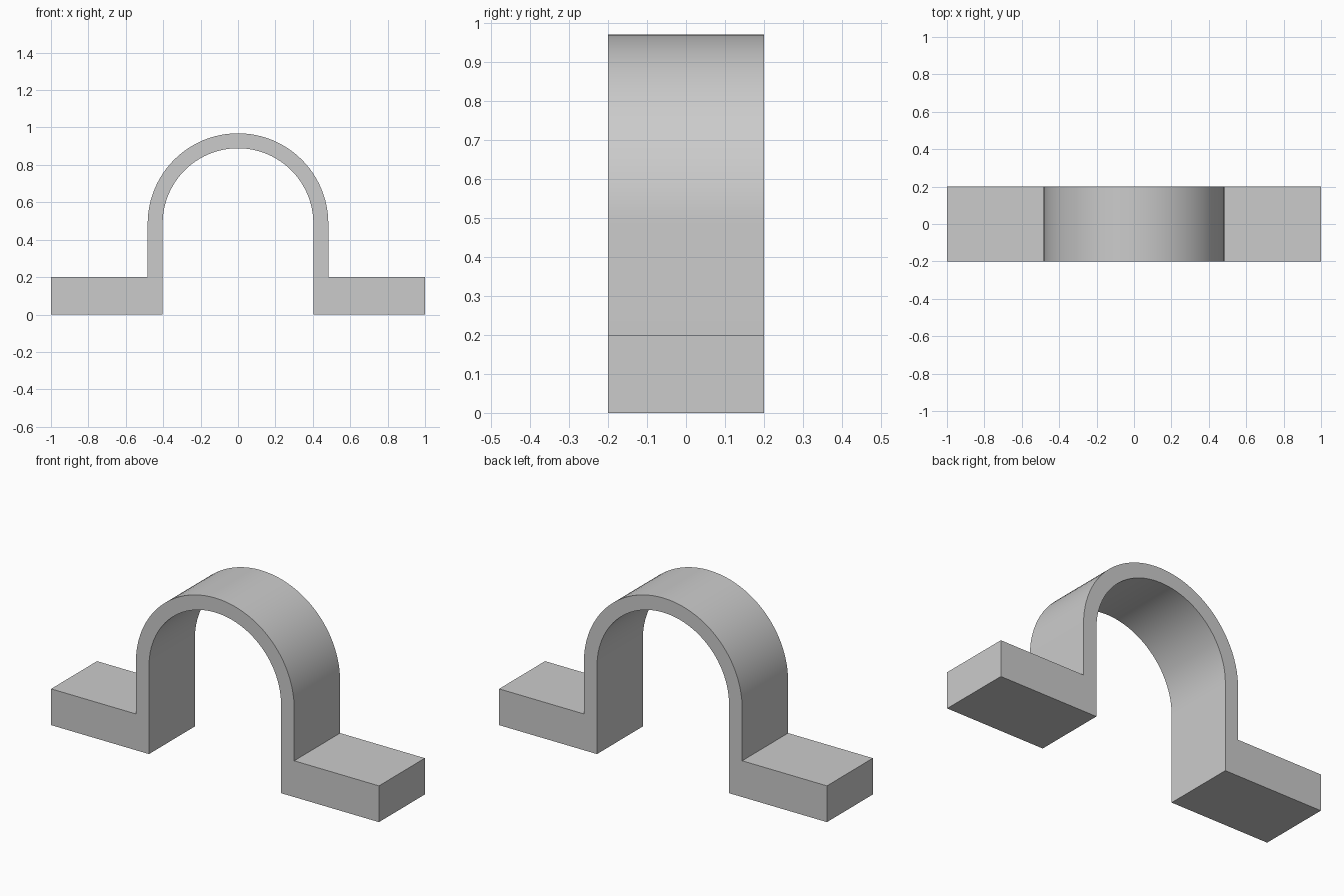
import bpy
import bmesh
import math

if "Cube" in bpy.data.objects:
    bpy.data.objects.remove(bpy.data.objects["Cube"])

HALF_LENGTH, HALF_WIDTH = 1.0, 0.2
FOOT_HEIGHT = 0.2
OUTER_R, INNER_R, ARC_Z = 0.483, 0.403, 0.486
SEGMENTS = 48


def arc(radius):
    """Half circle from right to left over the top."""
    return [(radius * math.cos(math.pi * i / SEGMENTS),
             ARC_Z + radius * math.sin(math.pi * i / SEGMENTS))
            for i in range(SEGMENTS + 1)]


# Strap outline: right foot, outer arch, left foot, inner arch
profile = [(INNER_R, 0), (HALF_LENGTH, 0), (HALF_LENGTH, FOOT_HEIGHT), (OUTER_R, FOOT_HEIGHT)]
profile += arc(OUTER_R)
profile += [(-OUTER_R, FOOT_HEIGHT), (-HALF_LENGTH, FOOT_HEIGHT), (-HALF_LENGTH, 0), (-INNER_R, 0)]
profile += reversed(arc(INNER_R))

# Extrude the outline across the strap width
bm = bmesh.new()
face = bm.faces.new([bm.verts.new((x, -HALF_WIDTH, z)) for x, z in profile])
result = bmesh.ops.extrude_face_region(bm, geom=[face], use_keep_orig=True)
moved = [g for g in result["geom"] if isinstance(g, bmesh.types.BMVert)]
bmesh.ops.translate(bm, verts=moved, vec=(0, 2 * HALF_WIDTH, 0))
bmesh.ops.recalc_face_normals(bm, faces=bm.faces)

mesh = bpy.data.meshes.new("pipe_strap")
bm.to_mesh(mesh)
bm.free()
strap = bpy.data.objects.new("pipe_strap", mesh)
bpy.context.collection.objects.link(strap)

# Smooth arch with crisp edges
bpy.context.view_layer.objects.active = strap
strap.select_set(True)
bpy.ops.object.shade_smooth_by_angle(angle=math.radians(30))
